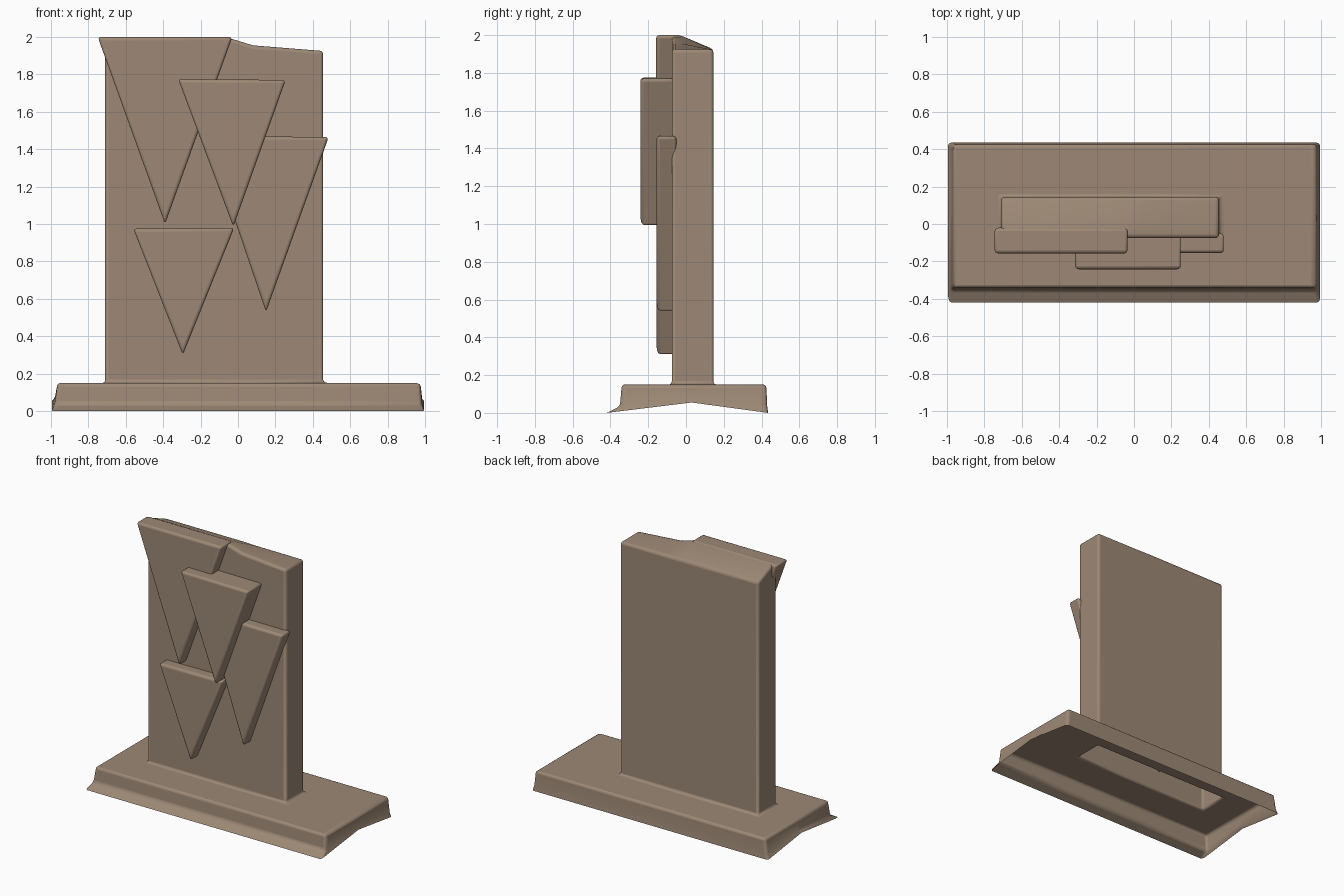
import bpy, bmesh, math

if "Cube" in bpy.data.objects:
    bpy.data.objects.remove(bpy.data.objects["Cube"])

stone = bpy.data.materials.new("warm_brown")
stone.diffuse_color = (0.34, 0.25, 0.18, 1)
stone.use_nodes = True
stone.node_tree.nodes["Principled BSDF"].inputs["Base Color"].default_value = stone.diffuse_color


def finish(name, bm, width):
    """Turn a bmesh into a softly bevelled object."""
    bmesh.ops.recalc_face_normals(bm, faces=bm.faces)
    me = bpy.data.meshes.new(name)
    bm.to_mesh(me)
    bm.free()
    ob = bpy.data.objects.new(name, me)
    bpy.context.collection.objects.link(ob)
    me.materials.append(stone)
    mod = ob.modifiers.new("soft_edges", 'BEVEL')
    mod.width = width
    mod.segments = 3
    mod.limit_method = 'ANGLE'
    mod.angle_limit = math.radians(28)
    bpy.ops.object.select_all(action='DESELECT')
    ob.select_set(True)
    bpy.context.view_layer.objects.active = ob
    bpy.ops.object.shade_smooth_by_angle(angle=math.radians(40))
    return ob


# ---- foot and upright slab: one hollow shell, open underneath ----
bm = bmesh.new()


def ring(xs, ys, height):
    """Ten-point rectangle: four columns across, three rows deep."""
    pts = ([(x, ys[0]) for x in xs] + [(xs[3], ys[1])]
           + [(x, ys[2]) for x in reversed(xs)] + [(xs[0], ys[1])])
    return [bm.verts.new((x, y, height(x, y))) for x, y in pts]


def arch(low, rise):
    return lambda x, y: low + (rise if abs(y) < 0.1 else 0)


def slab_top(x, y):
    # high at front left, falling to the right and to the back
    if y > 0.1:
        return 1.925
    return 1.995 if x < 0 else (1.955 if x < 0.2 else 1.925)


slab_x = (-0.71, -0.05, 0.08, 0.455)
slab_y = (-0.075, -0.02, 0.145)
rings = [
    ring((-0.995, -0.4, 0.35, 0.995), (-0.42, 0.03, 0.435), arch(0.0, 0.055)),
    ring((-0.98, -0.4, 0.35, 0.985), (-0.35, 0.03, 0.43), arch(0.035, 0.03)),
    ring((-0.965, -0.4, 0.35, 0.975), (-0.34, 0.03, 0.425), arch(0.15, 0)),
    ring(slab_x, slab_y, arch(0.15, 0)),
    ring(slab_x, slab_y, slab_top),
]
for a, b in zip(rings, rings[1:]):
    for i in range(10):
        j = (i + 1) % 10
        bm.faces.new((a[i], a[j], b[j], b[i]))
# gently sloping cap
t = rings[-1]
m1, m2 = (bm.verts.new((x, slab_y[1], slab_top(x, slab_y[1]))) for x in slab_x[1:3])
front, middle = t[0:4], [t[9], m1, m2, t[4]]
back = [t[8], t[7], t[6], t[5]]
for lo, hi in ((front, middle), (middle, back)):
    for i in range(3):
        bm.faces.new((lo[i], lo[i + 1], hi[i + 1], hi[i]))
finish("base_and_slab", bm, 0.022)


# ---- raised triangular panels on the front ----
def panel(name, left, right, tip, y_front, y_back):
    b = bmesh.new()
    f = b.faces.new([b.verts.new((x, y_back, z)) for x, z in (left, right, tip)])
    ext = bmesh.ops.extrude_face_region(b, geom=[f], use_keep_orig=True)
    for v in ext["geom"]:
        if isinstance(v, bmesh.types.BMVert):
            v.co.y = y_front
    return finish(name, b, 0.018)


panel("upper_left_panel", (-0.75, 2.0), (-0.03, 2.0), (-0.39, 1.0), -0.158, -0.02)
panel("upper_middle_panel", (-0.32, 1.775), (0.255, 1.77), (-0.025, 0.985), -0.242, -0.06)
panel("right_panel", (-0.17, 1.47), (0.485, 1.465), (0.15, 0.53), -0.156, -0.05)
panel("lower_left_panel", (-0.56, 0.975), (-0.02, 0.98), (-0.295, 0.3), -0.156, -0.05)
